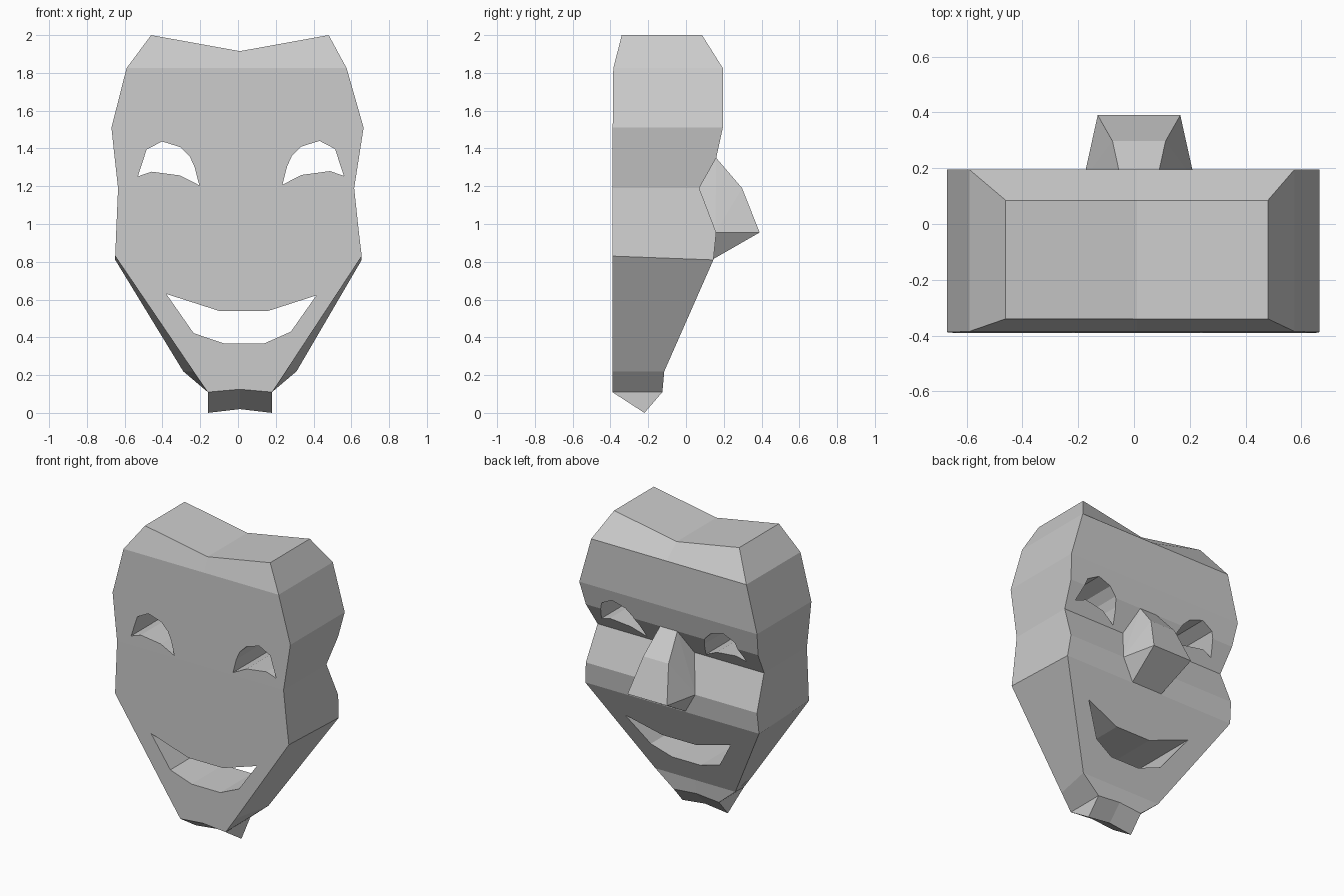
import bpy, bmesh

if "Cube" in bpy.data.objects:
    bpy.data.objects.remove(bpy.data.objects["Cube"])

CX = 0.01


def make_object(name, bm):
    bmesh.ops.recalc_face_normals(bm, faces=bm.faces)
    mesh = bpy.data.meshes.new(name)
    bm.to_mesh(mesh)
    bm.free()
    ob = bpy.data.objects.new(name, mesh)
    bpy.context.collection.objects.link(ob)
    return ob


def prism(name, outline):
    """Outline in x-z, extruded right through the mask along y."""
    bm = bmesh.new()
    face = bm.faces.new([bm.verts.new((x, -0.7, z)) for x, z in outline])
    new = bmesh.ops.extrude_face_region(bm, geom=[face])["geom"]
    bmesh.ops.translate(bm, vec=(0, 1.4, 0),
                        verts=[v for v in new if isinstance(v, bmesh.types.BMVert)])
    ob = make_object(name, bm)
    ob.hide_render = True
    return ob


# Mask block: rows of (y, z, left x, right x, middle z offset)
face_side = [
    (0.085, 2.0, -0.46, 0.48, -0.085), (0.195, 1.825, -0.59, 0.575, 0),
    (0.195, 1.51, -0.67, 0.665, 0), (0.16, 1.35, -0.653, 0.64, 0),
    (0.07, 1.19, -0.635, 0.615, 0), (0.16, 0.955, -0.645, 0.64, 0),
    (0.145, 0.81, -0.65, 0.655, 0), (-0.115, 0.22, -0.29, 0.31, 0),
    (-0.125, 0.11, -0.16, 0.18, 0.015)]
back_side = [
    (-0.34, 2.0, -0.46, 0.48, -0.085), (-0.385, 1.825, -0.59, 0.575, 0),
    (-0.388, 1.51, -0.67, 0.665, 0), (-0.389, 1.35, -0.653, 0.64, 0),
    (-0.39, 1.19, -0.635, 0.615, 0), (-0.39, 0.955, -0.645, 0.64, 0),
    (-0.39, 0.83, -0.65, 0.655, 0), (-0.39, 0.22, -0.236, 0.254, 0),
    (-0.39, 0.11, -0.16, 0.18, 0.015)]
chin = (-0.22, 0.0, -0.16, 0.18, 0.02)

bm = bmesh.new()


def row(y, z, left, right, dz):
    return [bm.verts.new(p) for p in ((left, y, z), (CX, y, z + dz), (right, y, z))]


front = [row(*r) for r in face_side]
back = [row(*r) for r in back_side]
tip = row(*chin)
loop = front + [tip] + back[::-1]
for a, b in zip(loop, loop[1:] + loop[:1]):
    for k in (0, 1):
        bm.faces.new((a[k], a[k + 1], b[k + 1], b[k]))
for k in (0, 2):
    for i in range(len(front) - 1):
        bm.faces.new((front[i][k], front[i + 1][k], back[i + 1][k], back[i][k]))
    bm.faces.new((front[-1][k], tip[k], back[-1][k]))
mask = make_object("mask", bm)

# Nose: mirrored pairs of (half width, y, z), rooted inside the mask
bm = bmesh.new()
for w, y, z in [(0.065, 0.16, 1.35), (0.095, 0.297, 1.19), (0.148, 0.39, 0.955),
                (0.13, 0.07, 1.19), (0.20, 0.155, 0.955), (0.115, 0.14, 0.812),
                (0.06, 0.0, 1.25), (0.1, 0.0, 0.85)]:
    for s in (-1, 1):
        bm.verts.new((0.018 + s * w, y, z))
hull = bmesh.ops.convex_hull(bm, input=bm.verts)
bmesh.ops.delete(bm, geom=list({v for v in hull["geom_interior"]
                                if isinstance(v, bmesh.types.BMVert)}), context="VERTS")
nose = make_object("nose", bm)
nose.hide_render = True

# Eye and mouth openings
eye = [(0.235, 1.208), (0.26, 1.305), (0.285, 1.36), (0.335, 1.41), (0.432, 1.44),
       (0.514, 1.397), (0.56, 1.255), (0.487, 1.28), (0.338, 1.26)]
mouth = [(-0.38, 0.63), (-0.1, 0.54), (0.16, 0.54), (0.415, 0.622),
         (0.28, 0.43), (0.14, 0.368), (-0.075, 0.368), (-0.235, 0.422)]
tools = [(nose, "UNION"),
         (prism("right_eye_cutter", eye), "DIFFERENCE"),
         (prism("left_eye_cutter", [(0.03 - x, z - 0.003) for x, z in eye]), "DIFFERENCE"),
         (prism("mouth_cutter", mouth), "DIFFERENCE")]

# Join the nose and cut the openings
for tool, op in tools:
    m = mask.modifiers.new(tool.name, "BOOLEAN")
    m.operation, m.object, m.solver = op, tool, "EXACT"
bpy.context.view_layer.objects.active = mask
mask.select_set(True)
for m in list(mask.modifiers):
    bpy.ops.object.modifier_apply(modifier=m.name)
for tool, _ in tools:
    bpy.data.objects.remove(tool)
